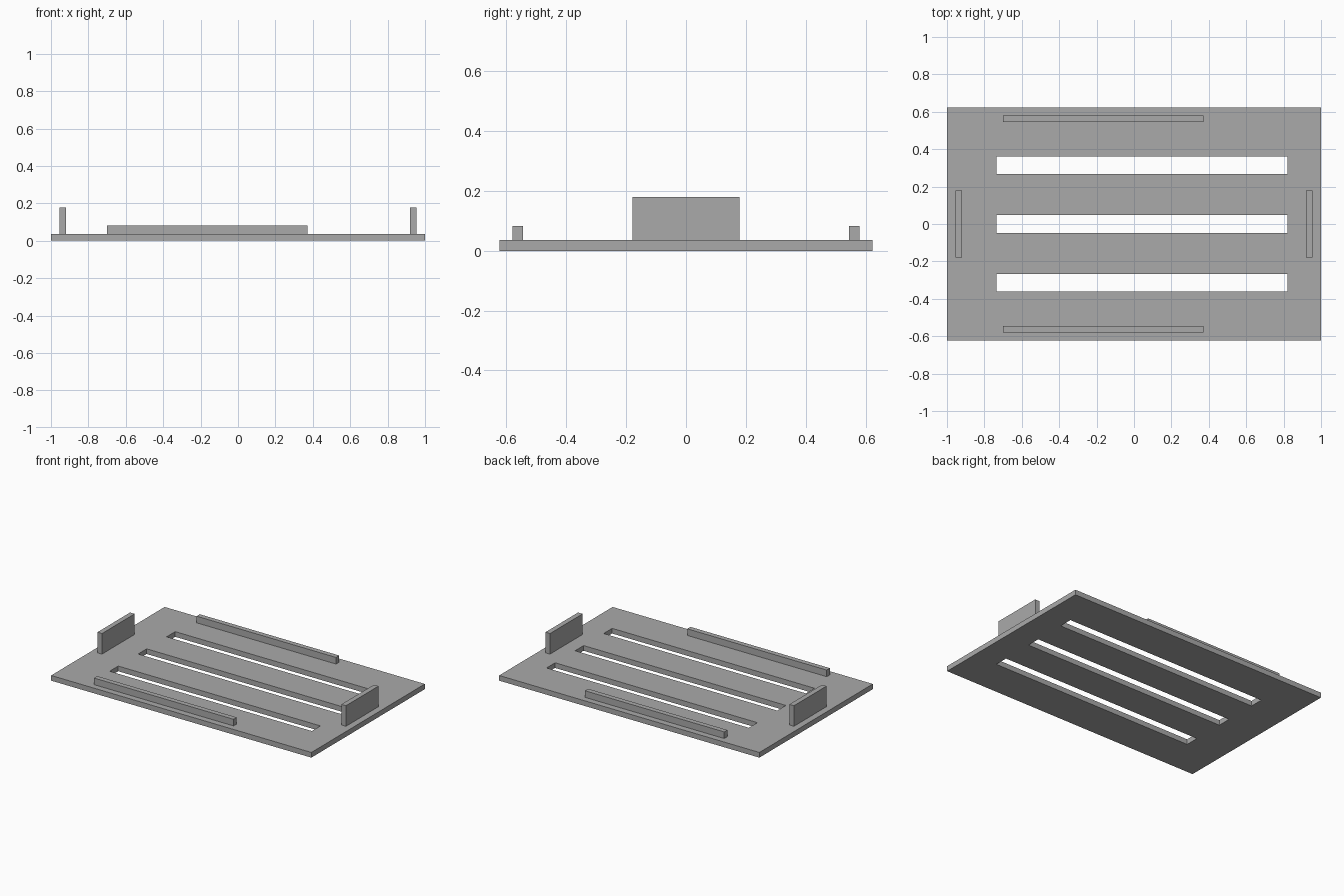
import bpy

default = bpy.data.objects.get("Cube")
if default:
    bpy.data.objects.remove(default, do_unlink=True)

# Single plain grey material
GREY = (0.4, 0.4, 0.4, 1)
grey = bpy.data.materials.new("plain_grey")
grey.use_nodes = True
grey.diffuse_color = GREY
grey.node_tree.nodes["Principled BSDF"].inputs["Base Color"].default_value = GREY


def box(name, x, y, z):
    """Box spanning the given (low, high) range on each axis."""
    spans = (x, y, z)
    bpy.ops.mesh.primitive_cube_add(size=1, location=[(a + b) / 2 for a, b in spans])
    ob = bpy.context.object
    ob.name = name
    ob.scale = [b - a for a, b in spans]
    bpy.ops.object.transform_apply(location=False, rotation=False, scale=True)
    ob.data.materials.append(grey)
    return ob


THICK = 0.036
HALF_Y = 0.623

# Base plate with three long slots cut through it
plate = box("base_plate", (-1, 1), (-HALF_Y, HALF_Y), (0, THICK))
for i in (-1, 0, 1):
    centre = i * 0.313
    cutter = box("slot_cutter", (-0.735, 0.82), (centre - 0.047, centre + 0.047), (-0.1, 0.1))
    mod = plate.modifiers.new("slot", "BOOLEAN")
    mod.operation = "DIFFERENCE"
    mod.solver = "EXACT"
    mod.object = cutter
    bpy.context.view_layer.objects.active = plate
    bpy.ops.object.modifier_apply(modifier=mod.name)
    bpy.data.objects.remove(cutter, do_unlink=True)

# Low rails along front and back, upright tabs at both ends
for side, rail, tab in ((-1, "front_rail", "right_tab"), (1, "back_rail", "left_tab")):
    box(rail, (-0.7, 0.372), sorted((side * 0.545, side * 0.58)), (THICK, 0.082))
    box(tab, sorted((side * 0.92, side * 0.955)), (-0.179, 0.179), (THICK, 0.179))
